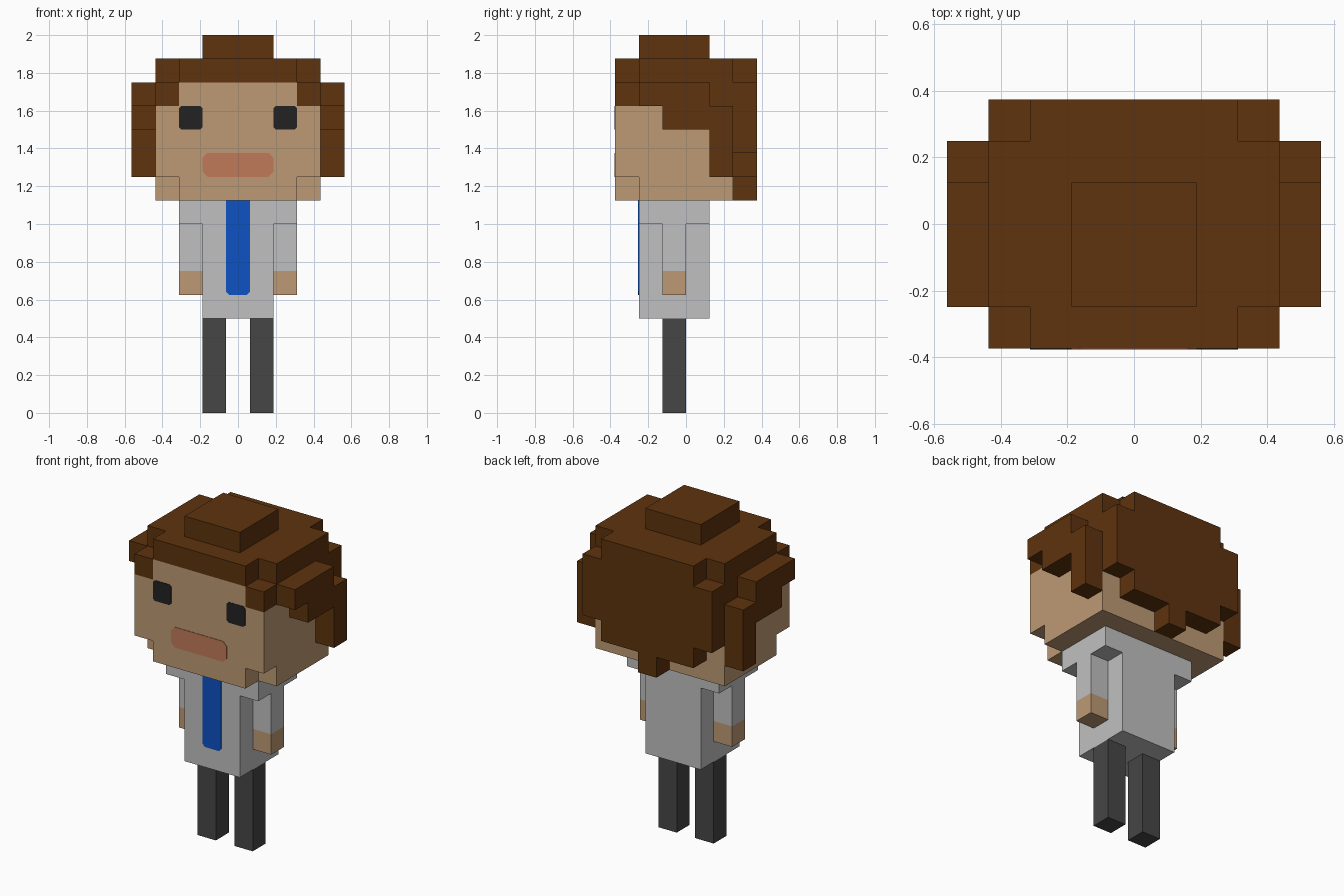
import bpy, bmesh
from mathutils import Vector

cube = bpy.data.objects.get("Cube")
if cube:
    bpy.data.objects.remove(cube, do_unlink=True)

U = 0.125  # size of one block


def material(name, rgb):
    lin = [((c / 255 + 0.055) / 1.055) ** 2.4 if c > 10 else c / 255 / 12.92 for c in rgb]
    m = bpy.data.materials.new(name)
    m.use_nodes = True
    m.diffuse_color = (*lin, 1)
    m.node_tree.nodes["Principled BSDF"].inputs["Base Color"].default_value = (*lin, 1)
    return m


HAIR = material("brown hair", (94, 51, 14))
SKIN = material("tan skin", (190, 154, 117))
SHIRT = material("light grey shirt", (192, 192, 192))
TIE = material("blue tie", (13, 82, 194))
TROUSERS = material("dark grey trousers", (70, 70, 70))
EYE = material("black eyes", (34, 34, 34))
LIPS = material("red lips", (193, 122, 90))


def finish(name, bm, mat):
    bmesh.ops.recalc_face_normals(bm, faces=bm.faces)
    me = bpy.data.meshes.new(name)
    bm.to_mesh(me)
    bm.free()
    me.materials.append(mat)
    ob = bpy.data.objects.new(name, me)
    bpy.context.collection.objects.link(ob)
    return ob


def blocks(name, mat, boxes, mirrored=()):
    """Outer skin of a union of block-unit boxes (x0, x1, y0, y1, z0, z1)."""
    boxes = list(boxes) + list(mirrored)
    boxes += [(-b[1], -b[0], *b[2:]) for b in mirrored]
    cells = set()
    for x0, x1, y0, y1, z0, z1 in boxes:
        for i in range(round(x1 - x0)):
            for y in range(y0, y1):
                for z in range(z0, z1):
                    cells.add((x0 + i, y, z))
    bm = bmesh.new()
    for c in cells:
        for axis in range(3):
            for side in (0, 1):
                near = list(c)
                near[axis] += 1 if side else -1
                if tuple(near) in cells:
                    continue
                a, b = (axis + 1) % 3, (axis + 2) % 3
                corners = []
                for s, t in ((0, 0), (1, 0), (1, 1), (0, 1)):
                    p = Vector(c)
                    p[axis] += side
                    p[a] += s
                    p[b] += t
                    corners.append(bm.verts.new(p * U))
                bm.faces.new(corners if side else corners[::-1])
    bmesh.ops.remove_doubles(bm, verts=bm.verts, dist=1e-4)
    bmesh.ops.dissolve_limit(bm, angle_limit=0.01, verts=bm.verts, edges=bm.edges)
    return finish(name, bm, mat)


def plate(name, mat, x0, x1, z0, z1, y, cut, top_cut=True):
    """Thin front plate with clipped corners, in block units."""
    k = cut if top_cut else 0
    outline = [(x0 + cut, z0), (x1 - cut, z0), (x1, z0 + cut), (x1, z1 - k)]
    outline += [(x1 - k, z1), (x0 + k, z1), (x0, z1 - k)] if k else [(x0, z1)]
    outline += [(x0, z0 + cut)]
    bm = bmesh.new()
    face = bm.faces.new([bm.verts.new((x * U, y * U + 0.001, z * U)) for x, z in outline])
    out = bmesh.ops.extrude_face_region(bm, geom=[face])["geom"]
    moved = [v for v in out if isinstance(v, bmesh.types.BMVert)]
    bmesh.ops.translate(bm, verts=moved, vec=(0, -0.004, 0))
    return finish(name, bm, mat)


# Torso with shoulders
blocks("torso", SHIRT, [(-1.5, 1.5, -2, 1, 4, 9), (-2.5, 2.5, -2, 1, 8, 9)])
plate("tie", TIE, -0.5, 0.5, 5, 9, -2, 0.12, top_cut=False)

# Limbs and eyes, one per side
for side, s in (("left", 1), ("right", -1)):
    def span(a, b):
        return (a, b) if s > 0 else (-b, -a)
    blocks(side + "_leg", TROUSERS, [(*span(0.5, 1.5), -1, 0, 0, 4)])
    blocks(side + "_sleeve", SHIRT, [(*span(1.5, 2.5), -1, 0, 6, 8)])
    blocks(side + "_hand", SKIN, [(*span(1.5, 2.5), -1, 0, 5, 6)])
    plate(side + "_eye", EYE, *span(1.5, 2.5), 12, 13, -3, 0.1)

# Head with notched lower front corners
blocks("head", SKIN, [
    (-3.5, 3.5, -2, 2, 9, 13),
    (-3.5, 3.5, -3, -2, 10, 13),
    (-2.5, 2.5, -3, -2, 9, 14),
])
plate("mouth", LIPS, -1.5, 1.5, 10, 11, -3, 0.2)

# Hair: crown, bun, back panel, then mirrored locks
blocks("hair", HAIR, [
    (-1.5, 1.5, -2, 1, 15, 16),
    (-3.5, 3.5, -2, 2, 14, 15),
    (-2.5, 2.5, -3, 3, 14, 15),
    (-3.5, 3.5, -2, 3, 13, 14),
    (-3.5, 3.5, 2, 3, 11, 14),
    (-2.5, 2.5, 2, 3, 10, 14),
    (-0.5, 0.5, 2, 3, 9, 14),
], mirrored=[
    (2.5, 3.5, -3, -2, 13, 14),
    (3.5, 4.5, -2, 1, 13, 14),
    (3.5, 4.5, -1, 1, 12, 14),
    (3.5, 4.5, 1, 2, 10, 13),
])
